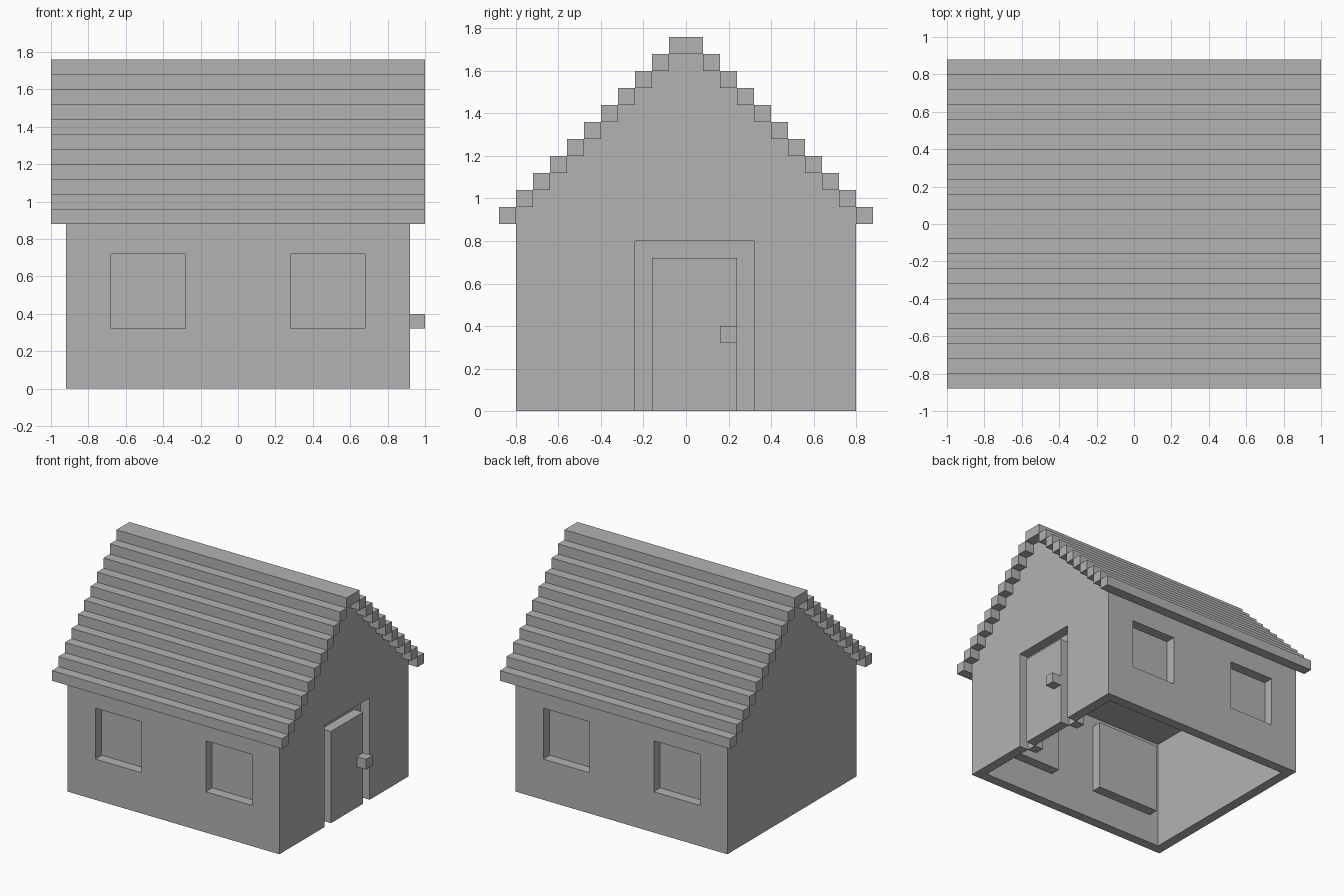
import bpy
import bmesh

cube = bpy.data.objects.get("Cube")
if cube:
    bpy.data.objects.remove(cube, do_unlink=True)

U = 0.08            # block size that every part is a multiple of
EAVE = 0.88         # height where the roof starts
ROWS = 11           # roof steps on each side

grey = bpy.data.materials.new("stone_grey")
grey.use_nodes = True
colour = (0.45, 0.45, 0.45, 1)
grey.diffuse_color = colour
grey.node_tree.nodes["Principled BSDF"].inputs["Base Color"].default_value = colour


def finish(name, bm):
    bmesh.ops.recalc_face_normals(bm, faces=bm.faces)
    mesh = bpy.data.meshes.new(name)
    bm.to_mesh(mesh)
    bm.free()
    mesh.materials.append(grey)
    obj = bpy.data.objects.new(name, mesh)
    bpy.context.collection.objects.link(obj)
    return obj


def box(name, x, y, z):
    """Box from (low, high) pairs along each axis."""
    bm = bmesh.new()
    bmesh.ops.create_cube(bm, size=1)
    for v in bm.verts:
        v.co = [lo + (c + 0.5) * (hi - lo) for c, (lo, hi) in zip(v.co, (x, y, z))]
    return finish(name, bm)


def extrude_x(name, outline, x0, x1):
    """Extrude a (y, z) outline along x."""
    bm = bmesh.new()
    face = bm.faces.new([bm.verts.new((x0, y, z)) for y, z in outline])
    ext = bmesh.ops.extrude_face_region(bm, geom=[face])
    verts = [g for g in ext["geom"] if isinstance(g, bmesh.types.BMVert)]
    bmesh.ops.translate(bm, verts=verts, vec=(x1 - x0, 0, 0))
    return finish(name, bm)


def cut(target, cutters):
    for c in cutters:
        mod = target.modifiers.new("cut", "BOOLEAN")
        mod.operation = "DIFFERENCE"
        mod.solver = "EXACT"
        mod.object = c
    graph = bpy.context.evaluated_depsgraph_get()
    mesh = bpy.data.meshes.new_from_object(target.evaluated_get(graph))
    target.modifiers.clear()
    target.data = mesh
    for c in cutters:
        bpy.data.objects.remove(c, do_unlink=True)


# House body: straight walls with stepped gables under the roof
right = [(0.8, 0)]
for k in range(ROWS - 1):
    half = 0.8 - k * U
    top = EAVE + (k + 1) * U
    right += [(half, top), (half - U, top)]
right[-1] = (0, right[-1][1])
left = [(-y, z) for y, z in reversed(right[:-1])]
body = extrude_x("house_walls", right + left, -0.92, 0.92)

# Hollow room, window openings and door opening
cutters = [box("room_cutter", (-0.84, 0.84), (-0.72, 0.72), (-0.1, EAVE)),
           box("door_cutter", (0.8, 0.96), (-0.24, 0.32), (-0.1, 0.8))]
windows = [(sx, sy) for sx in (-1, 1) for sy in (-1, 1)]
for sx, sy in windows:
    cutters.append(box("window_cutter", (sx * 0.48 - 0.2, sx * 0.48 + 0.2),
                       (sy * 0.76 - U, sy * 0.76 + U), (0.32, 0.72)))
cut(body, cutters)

# Window panes sit behind the openings and overlap the wall inside
for sx, sy in windows:
    name = f"window_pane_{'back' if sy > 0 else 'front'}_{'left' if sx > 0 else 'right'}"
    box(name, (sx * 0.48 - 0.28, sx * 0.48 + 0.28),
        (sy * 0.68 - U / 2, sy * 0.68 + U / 2), (0.24, 0.8))

# Door panel, handle and the frame set back behind the panel
frame = [(-0.24, 0), (-0.24, 0.8), (0.32, 0.8), (0.32, 0),
         (0.24, 0), (0.24, 0.72), (-0.16, 0.72), (-0.16, 0)]
extrude_x("door_frame", frame, 0.76, 0.84)
box("door_panel", (0.84, 0.92), (-0.16, 0.24), (0, 0.72))
box("door_handle", (0.92, 1.0), (0.16, 0.24), (0.32, 0.4))

# Roof beams climbing in steps on both sides, with one wide ridge beam
for k in range(ROWS - 1):
    z = EAVE + k * U
    y = 0.8 - k * U
    box(f"roof_beam_back_{k + 1}", (-1, 1), (y, y + U), (z, z + U))
    box(f"roof_beam_front_{k + 1}", (-1, 1), (-y - U, -y), (z, z + U))
ridge = EAVE + (ROWS - 1) * U
box("roof_ridge", (-1, 1), (-U, U), (ridge, ridge + U))
